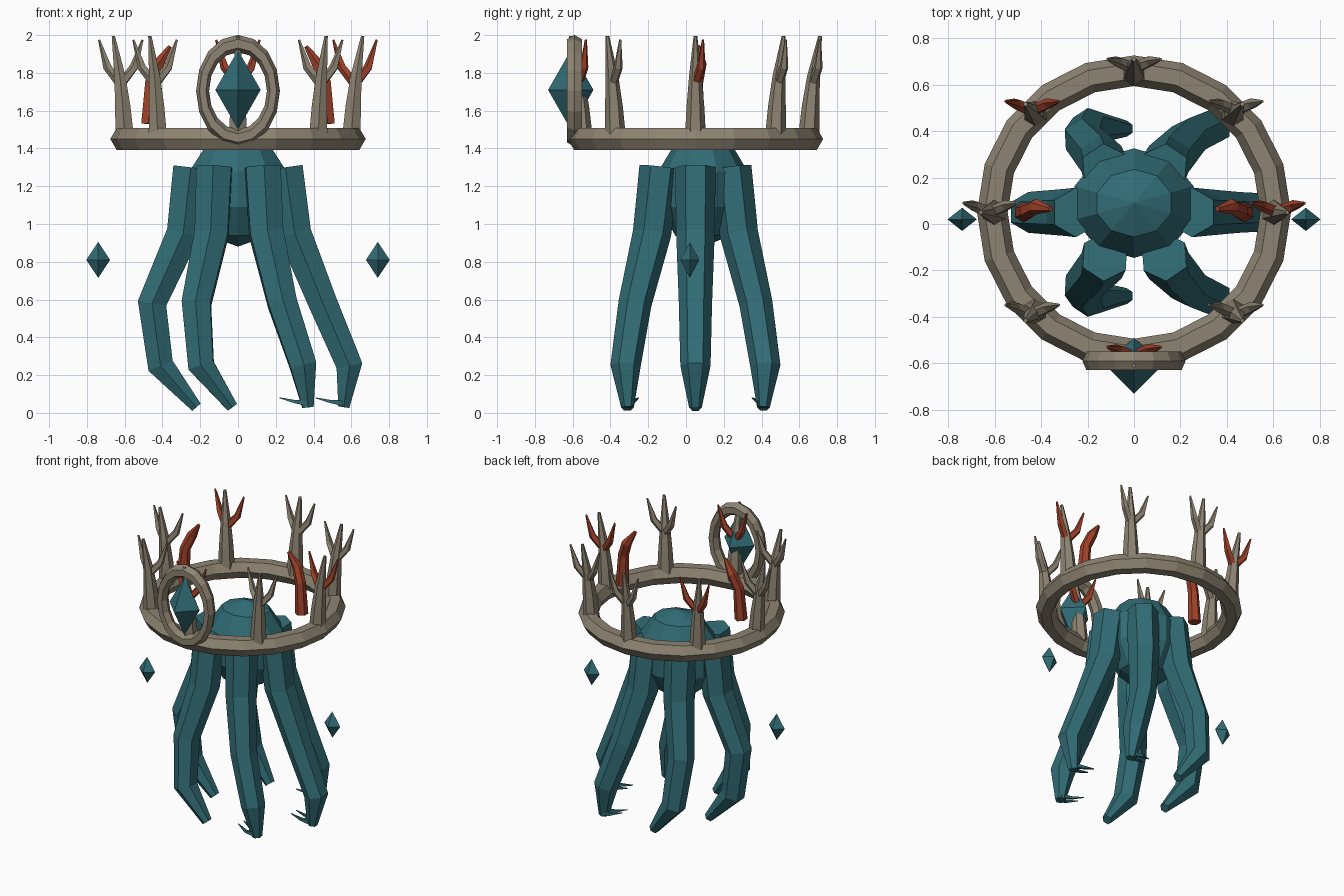
import bpy, bmesh, math
from mathutils import Vector, Matrix

if "Cube" in bpy.data.objects:
    bpy.data.objects.remove(bpy.data.objects["Cube"])


def material(name, rgb):
    m = bpy.data.materials.new(name)
    m.diffuse_color = (*rgb, 1)
    m.use_nodes = True
    m.node_tree.nodes["Principled BSDF"].inputs["Base Color"].default_value = m.diffuse_color
    return m


TEAL = material("teal", (0.031, 0.150, 0.178))
WOOD = material("weathered wood", (0.270, 0.231, 0.168))
RED = material("rust red", (0.352, 0.054, 0.023))
CY = 0.05  # centre line of the body and crown


def finish(name, bm, mat):
    bmesh.ops.recalc_face_normals(bm, faces=bm.faces)
    me = bpy.data.meshes.new(name)
    bm.to_mesh(me)
    bm.free()
    me.materials.append(mat)
    ob = bpy.data.objects.new(name, me)
    bpy.context.collection.objects.link(ob)
    return ob


def tube(name, path, radii, mat, sides=6, ref=(1, 0, 0)):
    """Faceted tapering limb along a path."""
    pts = [Vector(p) for p in path]
    bm = bmesh.new()
    rings = []
    for i, p in enumerate(pts):
        a, b = pts[max(i - 1, 0)], pts[min(i + 1, len(pts) - 1)]
        t = (b - a).normalized()
        r = Vector(ref)
        if abs(t.dot(r)) > 0.9:
            r = Vector((0, 1, 0))
        u = (r - t * r.dot(t)).normalized()
        v = t.cross(u)
        rings.append([bm.verts.new(p + radii[i] * (
            u * math.cos(math.tau * (k + 0.5) / sides)
            + v * math.sin(math.tau * (k + 0.5) / sides))) for k in range(sides)])
    for lo, hi in zip(rings, rings[1:]):
        for k in range(sides):
            j = (k + 1) % sides
            bm.faces.new((lo[k], lo[j], hi[j], hi[k]))
    bm.faces.new(rings[0])
    bm.faces.new(rings[-1])
    return finish(name, bm, mat)


def torus(name, major, minor, segs, mat, matrix):
    """Ring with a six-sided section."""
    bm = bmesh.new()
    grid = []
    for i in range(segs):
        a = math.tau * i / segs
        row = []
        for k in range(6):
            b = math.tau * k / 6
            r = major + minor * math.cos(b)
            row.append(bm.verts.new(matrix @ Vector(
                (r * math.cos(a), r * math.sin(a), minor * math.sin(b)))))
        grid.append(row)
    for i in range(segs):
        n = grid[(i + 1) % segs]
        for k in range(6):
            j = (k + 1) % 6
            bm.faces.new((grid[i][k], n[k], n[j], grid[i][j]))
    return finish(name, bm, mat)


def gem(name, centre, size):
    """Four-sided double pyramid."""
    bm = bmesh.new()
    c, (sx, sy, sz) = Vector(centre), size
    belt = [bm.verts.new(c + Vector(p)) for p in
            ((sx, 0, 0), (0, sy, 0), (-sx, 0, 0), (0, -sy, 0))]
    for z in (sz, -sz):
        tip = bm.verts.new(c + Vector((0, 0, z)))
        for k in range(4):
            bm.faces.new((belt[k], belt[(k + 1) % 4], tip))
    finish(name, bm, TEAL)


# Body
bm = bmesh.new()
bmesh.ops.create_uvsphere(bm, u_segments=10, v_segments=5, radius=1,
                          matrix=Matrix.Translation((0, 0.09, 1.185))
                          @ Matrix.Diagonal((0.284, 0.248, 0.305, 1)))
finish("body", bm, TEAL)

# Tentacles: x from one profile per leg, y spread mirrored front to back
Z = (1.3, 0.95, 0.58, 0.25, 0.03)
RADII = (0.107, 0.102, 0.088, 0.08, 0.034)
SPREAD = (0.19, 0.23, 0.32, 0.37, 0.36)
STRAIGHT = (0, 0, 0, 0, 0)
legs = {
    "left_tentacle": ((-0.25, -0.29, -0.455, -0.41, -0.22), STRAIGHT, 0),
    "right_tentacle": ((0.25, 0.30, 0.45, 0.59, 0.56), STRAIGHT, 0),
    "front_left_tentacle": ((-0.125, -0.14, -0.22, -0.195, -0.03), SPREAD, -1),
    "back_left_tentacle": ((-0.125, -0.14, -0.22, -0.195, -0.03), SPREAD, 1),
    "front_right_tentacle": ((0.13, 0.15, 0.235, 0.345, 0.37), SPREAD, -1),
    "back_right_tentacle": ((0.13, 0.15, 0.235, 0.345, 0.37), SPREAD, 1),
}
for name, (xs, ys, side) in legs.items():
    path = [(x, CY + side * y, z) for x, y, z in zip(xs, ys, Z)]
    ref = Vector((xs[0], side * 0.19, 0)).normalized()
    tube(name, path, RADII, TEAL, 6, ref)
    # Thin claws curling inward from the right-hand tips
    if xs[0] > 0:
        x, y, z = path[-1]
        for n, dy in enumerate((-0.03, 0.03)):
            tube(f"{name}_claw_{n}",
                 [(x + 0.01, y + dy * 0.5, z + 0.02), (x - 0.07, y + dy, z + 0.03),
                  (x - 0.15, y + dy - side * 0.03, z + 0.05)],
                 (0.022, 0.012, 0.003), TEAL, 4)

# Crown ring and oval frame
torus("crown_ring", 0.61, 0.066, 20, WOOD, Matrix.Translation((0, CY, 1.45)))
torus("oval_frame", 0.25, 0.046, 16, WOOD,
      Matrix.Translation((0, -0.59, 1.705)) @ Matrix.Rotation(math.pi / 2, 4, 'X')
      @ Matrix.Diagonal((0.75, 1, 1, 1)))

# Gems
gem("crown_gem", (0, -0.61, 1.71), (0.12, 0.12, 0.21))
for side, label in ((-1, "left"), (1, "right")):
    gem(f"{label}_floating_gem", (side * 0.74, 0.02, 0.81), (0.063, 0.05, 0.095))

# Eight antlers on the ring, three of them with red branches
for i in range(8):
    a = math.tau * i / 8
    d = Vector((math.cos(a), math.sin(a), 0))
    base = Vector((0, CY, 0)) + d * 0.6

    def at(lean, z, dx=0, dy=0):
        return base + d * lean + Vector((dx, dy, z))

    tube(f"antler_{i}_trunk",
         [at(0, 1.46), at(0.01, 1.62), at(0.025, 1.78), at(0.06, 1.995)],
         (0.056, 0.047, 0.034, 0.01), WOOD, 6)
    branch = RED if i in (0, 3, 6) else WOOD
    for s in (-1, 1):
        tube(f"antler_{i}_branch_{'left' if s < 0 else 'right'}",
             [at(0.02, 1.74), at(0.02, 1.83, s * 0.07, 0.03),
              at(0.02, 1.975, s * 0.115, 0.04)],
             (0.026, 0.024, 0.006), branch, 5)

# Loose red antlers floating inside the crown
for side, label in ((-1, "left"), (1, "right")):
    tube(f"{label}_loose_antler",
         [(side * 0.475, 0.05, 1.53), (side * 0.46, 0.055, 1.75),
          (side * 0.42, 0.075, 1.85), (side * 0.36, 0.065, 1.94)],
         (0.043, 0.036, 0.034, 0.012), RED, 6)
